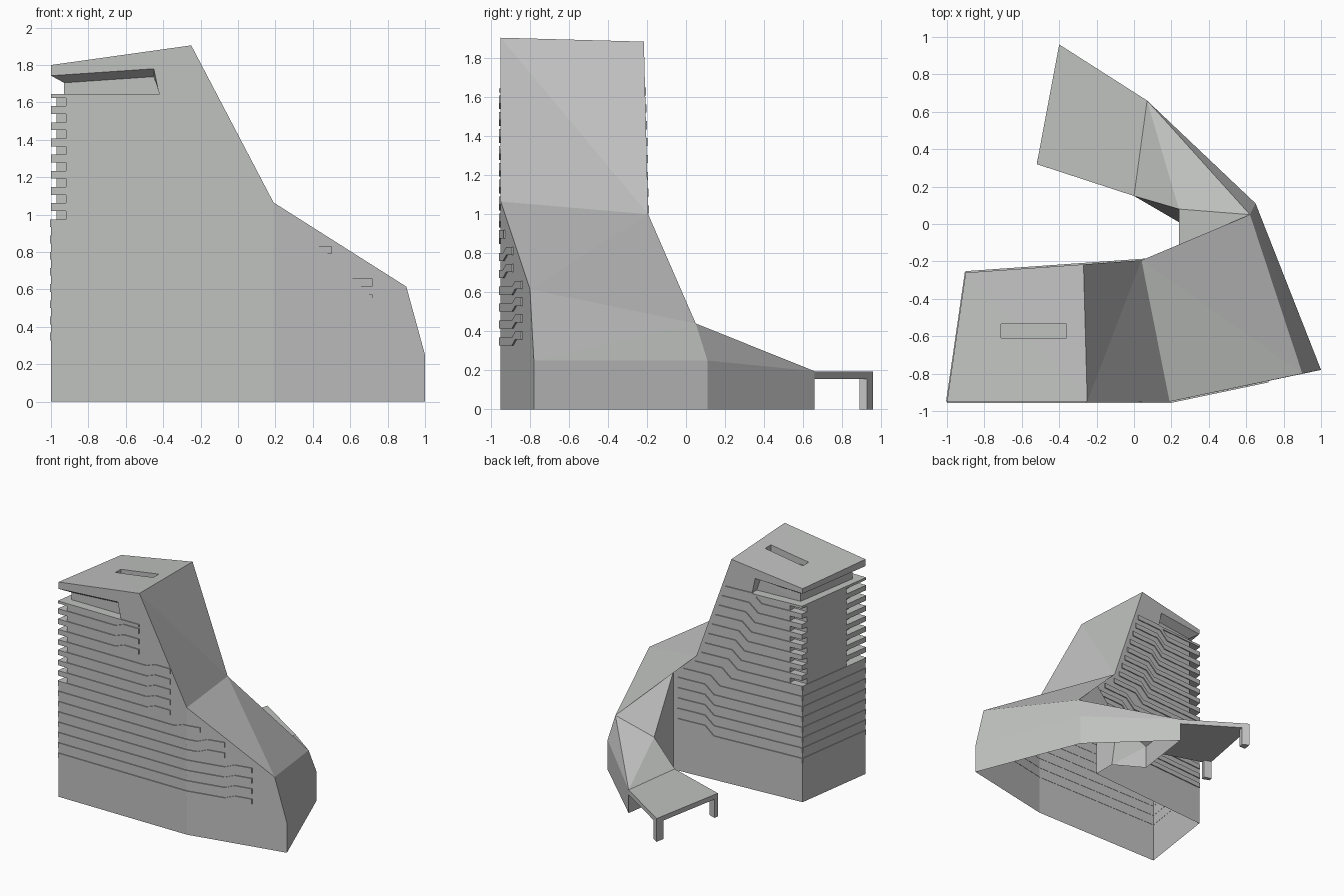
import bpy, bmesh
from mathutils import Vector

cube = bpy.data.objects.get("Cube")
if cube:
    bpy.data.objects.remove(cube, do_unlink=True)

grey = bpy.data.materials.new("concrete_grey")
grey.use_nodes = True
colour = (0.53, 0.54, 0.53, 1)
grey.diffuse_color = colour
grey.node_tree.nodes["Principled BSDF"].inputs["Base Color"].default_value = colour


def finish(bm, name):
    bmesh.ops.recalc_face_normals(bm, faces=bm.faces[:])
    mesh = bpy.data.meshes.new(name)
    bm.to_mesh(mesh)
    bm.free()
    mesh.materials.append(grey)
    obj = bpy.data.objects.new(name, mesh)
    bpy.context.scene.collection.objects.link(obj)
    return obj


def sweep(bm, rings):
    """Skin a row of four-point rings and cap both ends."""
    rows = [[bm.verts.new(p) for p in ring] for ring in rings]
    for r, s in zip(rows, rows[1:]):
        for i in range(4):
            j = (i + 1) % 4
            bm.faces.new((r[i], r[j], s[j], s[i]))
    bm.faces.new(rows[0])
    bm.faces.new(rows[-1])


def prism(bm, outline, z0, z1):
    sweep(bm, [[(x, y, z) for x, y in outline] for z in (z0, z1)])


def box(bm, x0, x1, y0, y1, z0, z1):
    prism(bm, [(x0, y0), (x1, y0), (x1, y1), (x0, y1)], z0, z1)


# Faceted tower with its descending tail: corners named, faces spelled by name
corners = {
    "0": (-1, -.95, 0), "1": (.19, -.95, 0), "2": (1, -.78, 0),
    "3": (.65, .11, 0), "4": (.07, .66, 0), "5": (0, .15, 0),
    "6": (.24, .01, 0), "7": (.24, -.18, 0), "8": (-.9, -.26, 0),
    "a": (-1, -.95, 1.8), "b": (-.25, -.95, 1.905), "c": (-.27, -.216, 1.885),
    "d": (-.9, -.26, 1.79), "e": (.19, -.95, 1.065), "f": (.04, -.194, 1.0),
    "h": (.9, -.8, .615), "i": (.24, -.18, .83), "j": (.62, .05, .44),
    "k": (1, -.78, .25), "l": (.65, .11, .25), "m": (.07, .66, .195),
    "n": (.24, .08, .37), "o": (0, .15, .195),
}
faces = ("01eba 12khe 0ad8 abd bcd bef bfc ehf fhj fji hkj klj k23l l34m jlm "
         "ijn njm nmo on6 o65 ni76 m45o 7ifcd8 012345678").split()
bm = bmesh.new()
verts = {k: bm.verts.new(p) for k, p in corners.items()}
for f in faces:
    bm.faces.new([verts[c] for c in f])
tower = finish(bm, "tower_shell")

# Cutter: corner balcony notches and the roof well
pitch, levels = .0865, 15
bm = bmesh.new()
for k in range(8):
    top = 1.625 - pitch * k
    box(bm, -1.1, -.92, -1.05, -.74, top - .045, top)
    box(bm, -1.1, -.79, -.31, -.1, top - .045, top)
box(bm, -.71, -.36, -.61, -.535, 1.79, 2)
notch_cutter = finish(bm, "notch_cutter")

# Cutter: terrace recess wrapping three sides under the roof
outer = [(-.42, -.97), (-1.02, -.97), (-.918, -.24), (-.45, -.205)]
inner = [(-.42, -.88), (-.93, -.88), (-.84, -.32), (-.45, -.295)]
bm = bmesh.new()
rings = []
for (ox, oy), (ix, iy) in zip(outer, inner):
    lean = -.03 if ox > -.5 else 0
    zo, zi = 1.755 + .064 * (ox + 1), 1.705 + .064 * (ix + .93)
    rings.append([(ox, oy, 1.645), (ox + lean, oy, zo),
                  (ix + lean, iy, zi), (ix, iy, 1.645)])
sweep(bm, rings)
bmesh.ops.triangulate(bm, faces=bm.faces[:])
terrace_cutter = finish(bm, "terrace_cutter")

bpy.context.view_layer.objects.active = tower
for cutter in (notch_cutter, terrace_cutter):
    mod = tower.modifiers.new("cut", "BOOLEAN")
    mod.operation, mod.solver, mod.object = "DIFFERENCE", "EXACT", cutter
    bpy.ops.object.modifier_apply(modifier=mod.name)
    bpy.data.objects.remove(cutter, do_unlink=True)

# The shell is open underneath
bm = bmesh.new()
bm.from_mesh(tower.data)
floor = [f for f in bm.faces if all(v.co.z < .001 for v in f.verts)]
bmesh.ops.delete(bm, geom=floor, context="FACES")
bm.to_mesh(tower.data)
bm.free()


# Raised floor bands on the front, back and left walls
def band(bm, path, out, height):
    out, up = Vector(out), Vector((0, 0, height))
    rings = []
    for p in path:
        p = Vector(p)
        rings.append([p - out * .3, p + out, p + out + up, p - out * .3 + up])
    sweep(bm, rings)


def front_y(x):
    return -.95 + max(0, x - .19) * .21


def back_y(x):
    return -.26 + (x + .9) * .07


def front_end(z):
    for limit, x in ((1.28, -.25), (.93, .04), (.8, .3), (.66, .5)):
        if z > limit:
            return x
    return .72


def back_end(z):
    z += .12
    edge = -.27 + (1.885 - z) * .35 if z > 1 else .04 + (1 - z) * 1.17
    return min(edge, .23) - .03


def kinked(x0, x1, kink, rise, z, wall):
    """Level run that steps up by rise near its inner end."""
    xs = sorted({x0, kink, kink + .08, x1} | ({.19} if x1 > .19 else set()))
    return [(x, wall(x), z + rise * min(1, max(0, (x - kink) / .08))) for x in xs]


front, back, left = bmesh.new(), bmesh.new(), bmesh.new()
for k in range(-1, levels):
    z = 1.5385 - pitch * k
    height = .0415 if k >= 0 else .02
    fe, be = front_end(z), back_end(z)
    band(front, kinked(-1, fe, fe - .22, .03 if k >= 0 else 0, z, front_y),
         (0, -.008, 0), height)
    band(back, kinked(-.9, be, be - .32, .07 if k >= 0 else 0, z, back_y),
         (0, .008, 0), height)
    if k >= 7:
        band(left, [(-1, -.95, z), (-.9, -.26, z)], (-.005, 0, 0), height)
finish(front, "front_floor_bands")
finish(back, "back_floor_bands")
finish(left, "left_floor_bands")

# Canopy at the end of the tail and its two legs
bm = bmesh.new()
prism(bm, [(.07, .66), (-.4, .96), (-.52, .32), (0, .15)], .155, .195)
finish(bm, "canopy_slab")
for name, pts in (("back_leg", [(-.4, .96), (-.35, .928), (-.357, .89), (-.413, .89)]),
                  ("inner_leg", [(-.52, .32), (-.46, .30), (-.452, .335), (-.514, .355)])):
    bm = bmesh.new()
    prism(bm, pts, 0, .156)
    finish(bm, name)
